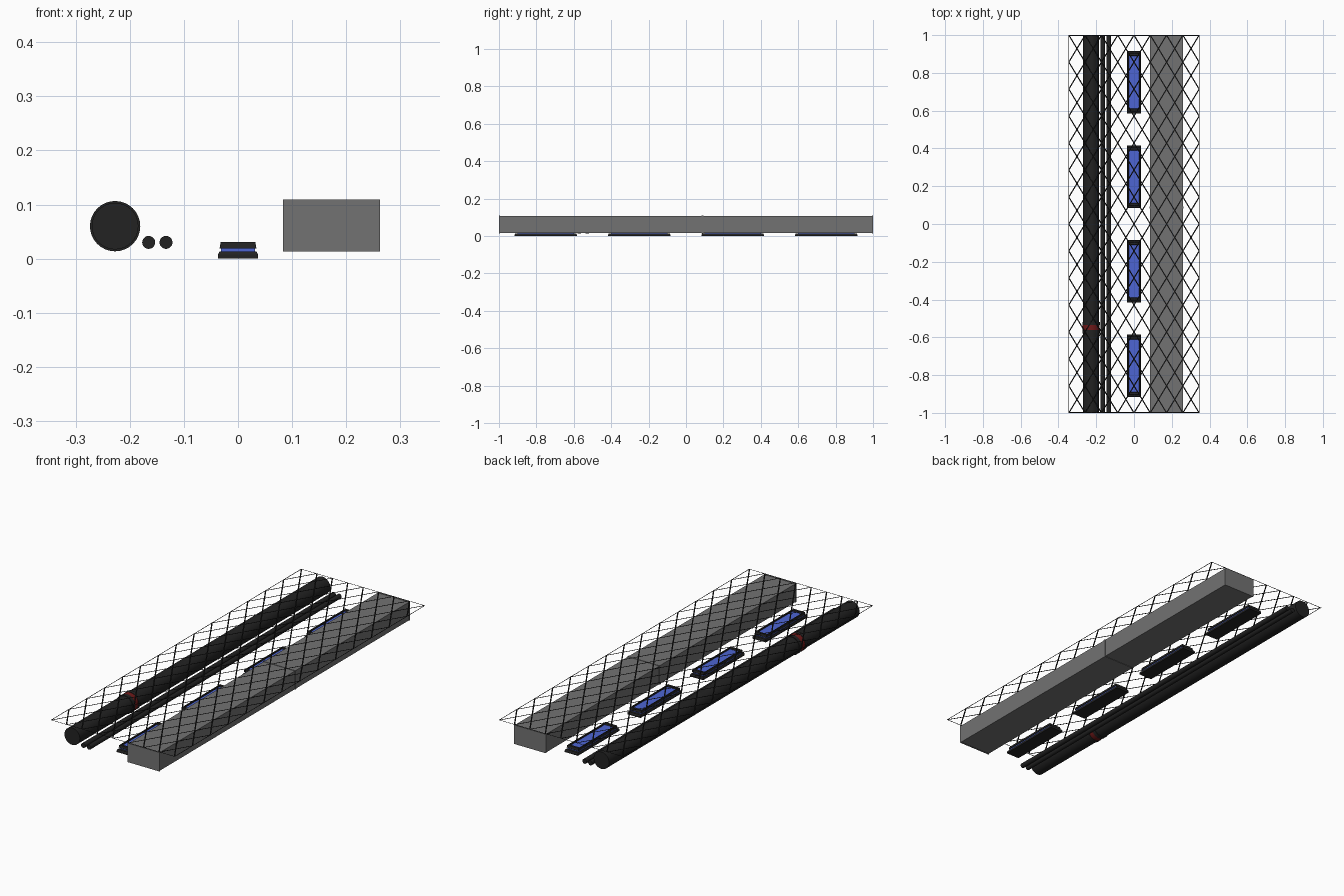
import bpy, bmesh, math
from mathutils import Matrix, Vector

if "Cube" in bpy.data.objects:
    bpy.data.objects.remove(bpy.data.objects["Cube"])


def material(name, rgb):
    m = bpy.data.materials.new(name)
    m.diffuse_color = (*rgb, 1)
    m.use_nodes = True
    m.node_tree.nodes["Principled BSDF"].inputs["Base Color"].default_value = m.diffuse_color
    return m


BLACK = material("black rubber", (0.016, 0.016, 0.016))
WIRE = material("wire black", (0.006, 0.006, 0.006))
GREY = material("duct grey", (0.17, 0.17, 0.17))
BLUE = material("lamp blue", (0.075, 0.13, 0.65))
RED = material("dark red", (0.16, 0.01, 0.01))


def finish(name, bm, mat):
    me = bpy.data.meshes.new(name)
    bm.to_mesh(me)
    bm.free()
    me.materials.append(mat)
    ob = bpy.data.objects.new(name, me)
    bpy.context.collection.objects.link(ob)
    return ob


def add_box(bm, x0, x1, y0, y1, z0, z1, inset=0.0):
    """Box whose top can be pulled in to make sloping sides."""
    vs = bmesh.ops.create_cube(bm, size=1)["verts"]
    for v in vs:
        top = v.co.z > 0
        d = inset if top else 0
        v.co = Vector((x1 - d if v.co.x > 0 else x0 + d,
                       y1 - d if v.co.y > 0 else y0 + d,
                       z1 if top else z0))


def box(name, mat, *dims):
    bm = bmesh.new()
    add_box(bm, *dims)
    return finish(name, bm, mat)


def pipe(name, mat, x, z, r, y0, y1, sides=32):
    bm = bmesh.new()
    rot = Matrix.Translation((x, (y0 + y1) / 2, z)) @ Matrix.Rotation(math.pi / 2, 4, "X")
    bmesh.ops.create_cone(bm, cap_ends=True, segments=sides, radius1=r, radius2=r,
                          depth=y1 - y0, matrix=rot)
    for f in bm.faces:
        f.smooth = len(f.verts) == 4
    for e in bm.edges:
        e.smooth = all(len(f.verts) == 4 for f in e.link_faces)
    return finish(name, bm, mat)


# Square duct in two sections with thin joint flanges
box("duct_front_section", GREY, 0.085, 0.260, -0.999, 0.088, 0.015, 0.107)
box("duct_back_section", GREY, 0.085, 0.260, 0.088, 0.999, 0.015, 0.107)
for i, (a, b) in enumerate([(-1, -0.995), (0.083, 0.093), (0.995, 1)]):
    box(f"duct_flange_{i}", GREY, 0.083, 0.262, a, b, 0.013, 0.109)

# Large pipe, end rims and clamp with a red band
PX, PZ = -0.227, 0.06
pipe("large_pipe", BLACK, PX, PZ, 0.043, -1, 1)
for i, (a, b) in enumerate([(-0.58, -0.562), (-0.536, -0.518)]):
    pipe(f"clamp_ring_{i}", BLACK, PX, PZ, 0.0465, a, b)
pipe("clamp_band", RED, PX, PZ, 0.045, -0.562, -0.536)

# Two small cables
for i, x in enumerate((-0.165, -0.133)):
    pipe(f"small_pipe_{i}", BLACK, x, 0.03, 0.012, -1, 1, 20)

# Four lamps: base plate, blue lens, raised rim
for i, y in enumerate((-0.75, -0.25, 0.25, 0.75)):
    bm = bmesh.new()
    add_box(bm, -0.037, 0.037, y - 0.166, y + 0.166, 0, 0.008)
    add_box(bm, -0.037, 0.037, y - 0.166, y + 0.166, 0.008, 0.013, 0.003)
    finish(f"lamp_base_{i}", bm, BLACK)
    box(f"lamp_lens_{i}", BLUE, -0.031, 0.031, y - 0.15, y + 0.15, 0.012, 0.024)
    bm = bmesh.new()
    for s in (-1, 1):
        add_box(bm, *sorted((s * 0.026, s * 0.034)), y - 0.155, y + 0.155, 0.019, 0.031, 0.002)
        add_box(bm, -0.034, 0.034, *sorted((y + s * 0.138, y + s * 0.155)), 0.019, 0.031, 0.003)
    finish(f"lamp_rim_{i}", bm, BLACK)

# Flat diamond wire floor mesh over everything
bm = bmesh.new()
NX, NY, W, T, Z = 8, 14, 0.69, 0.0035, 0.1105


def strip(x0, y0, x1, y1, dx, dy):
    pts = [(x0 - dx, y0 - dy), (x0 + dx, y0 + dy), (x1 + dx, y1 + dy), (x1 - dx, y1 - dy)]
    f = bm.faces.new([bm.verts.new((px, py, Z)) for px, py in pts])
    f.normal_update()
    if f.normal.z < 0:
        f.normal_flip()


cw, ch = W / NX, 2 / NY
for ix in range(NX):
    for iy in range(NY):
        xa, ya = -W / 2 + ix * cw, -1 + iy * ch
        strip(xa, ya, xa + cw, ya + ch, T, 0)
        strip(xa + cw, ya, xa, ya + ch, T, 0)
for s in (-1, 1):
    strip(s * W / 2, -1, s * W / 2, 1, 0.002, 0)
    strip(-W / 2, s * 0.998, W / 2, s * 0.998, 0, 0.002)
finish("floor_mesh", bm, WIRE)
